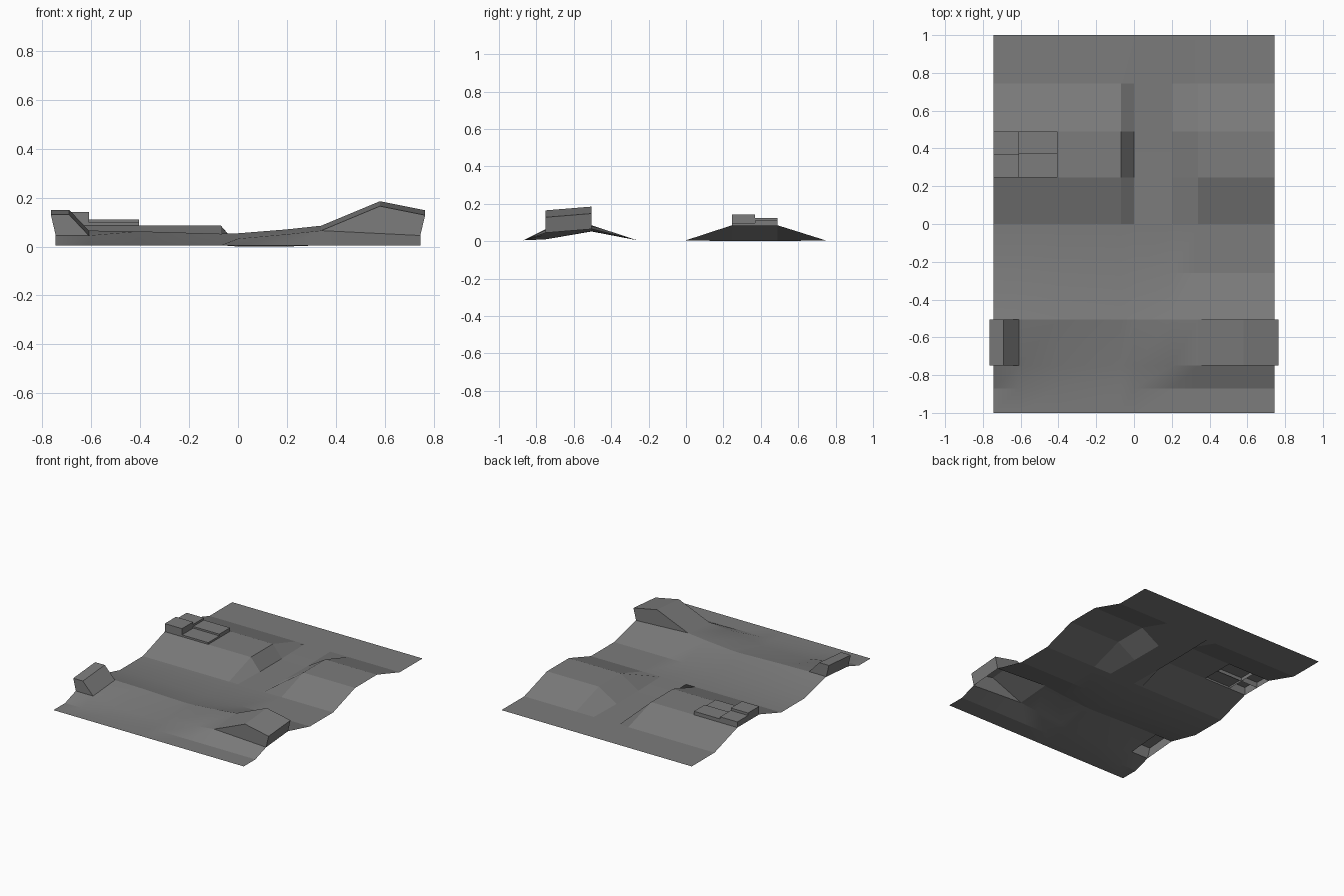
import bpy, math

cube = bpy.data.objects.get("Cube")
if cube:
    bpy.data.objects.remove(cube, do_unlink=True)

grey = bpy.data.materials.new("plain_grey")
grey.use_nodes = True
colour = (0.2, 0.2, 0.2, 1)
grey.diffuse_color = colour
grey.node_tree.nodes["Principled BSDF"].inputs["Base Color"].default_value = colour


def make(name, verts, faces):
    mesh = bpy.data.meshes.new(name)
    mesh.from_pydata(verts, [], faces)
    mesh.materials.append(grey)
    obj = bpy.data.objects.new(name, mesh)
    bpy.context.collection.objects.link(obj)
    return obj


def shell(name, profile, front, back, rise=0.0):
    """Profile (x, z) swept from front to back, capped at both ends, open below."""
    n = len(profile)
    verts = [(x, front, z) for x, z in profile]
    verts += [(x, back, z + rise) for x, z in profile]
    faces = [(i, i + 1, n + i + 1, n + i) for i in range(n - 1)]
    faces += [tuple(reversed(range(n))), tuple(range(n, 2 * n))]
    return make(name, verts, faces)


# Ground sheet: two ridges across a flat base, with a road cut through the rear one
base, top = 0.005, 0.085
columns = [-0.745, -0.61, -0.405, -0.07, 0, 0.2, 0.34, 0.745]
flat = [base] * 8
slope_foot = [0.045, 0.045, 0.01, 0.01, 0.032, 0.05, 0.065, 0.045]
front_crest = [0.065, 0.065, 0.062, 0.052, 0.054, 0.07, 0.085, 0.065]
rear_crest = [top] * 4 + [0, 0] + [top] * 2
rows = [(-1, flat), (-0.87, flat), (-0.75, slope_foot), (-0.505, front_crest),
        (-0.26, flat), (0, flat), (0.245, rear_crest), (0.37, rear_crest),
        (0.49, rear_crest), (0.745, flat), (1, flat)]
verts = [(x, y, z) for y, heights in rows for x, z in zip(columns, heights)]

# The sheet is open under the blocks that stand on it
openings = {(2, 0), (2, 6), (6, 0), (6, 1), (7, 0), (7, 1)}
w = len(columns)
faces = [(r * w + c, r * w + c + 1, (r + 1) * w + c + 1, (r + 1) * w + c)
         for r in range(len(rows) - 1) for c in range(w - 1)
         if (r, c) not in openings]
ground = make("ground_sheet", verts, faces)
bpy.ops.object.select_all(action="DESELECT")
ground.select_set(True)
bpy.context.view_layer.objects.active = ground
bpy.ops.object.shade_smooth_by_angle(angle=math.radians(15))

# Sloping end blocks on the front ridge
shell("right_end_block",
      [(-0.745, 0.045), (-0.765, 0.13), (-0.69, 0.13), (-0.61, 0.045)],
      -0.75, -0.505, 0.02)
shell("left_end_block",
      [(0.34, 0.065), (0.58, 0.165), (0.765, 0.128), (0.745, 0.045)],
      -0.75, -0.505, 0.02)

# Four stepped blocks on the rear ridge
for name, x0, x1, y0, y1, h in [
        ("outer_front_block", -0.745, -0.61, 0.245, 0.37, 0.142),
        ("outer_back_block", -0.745, -0.61, 0.37, 0.49, 0.125),
        ("inner_front_block", -0.61, -0.405, 0.245, 0.37, 0.098),
        ("inner_back_block", -0.61, -0.405, 0.37, 0.49, 0.11)]:
    shell(name, [(x0, top), (x0, h), (x1, h), (x1, top)], y0, y1)
